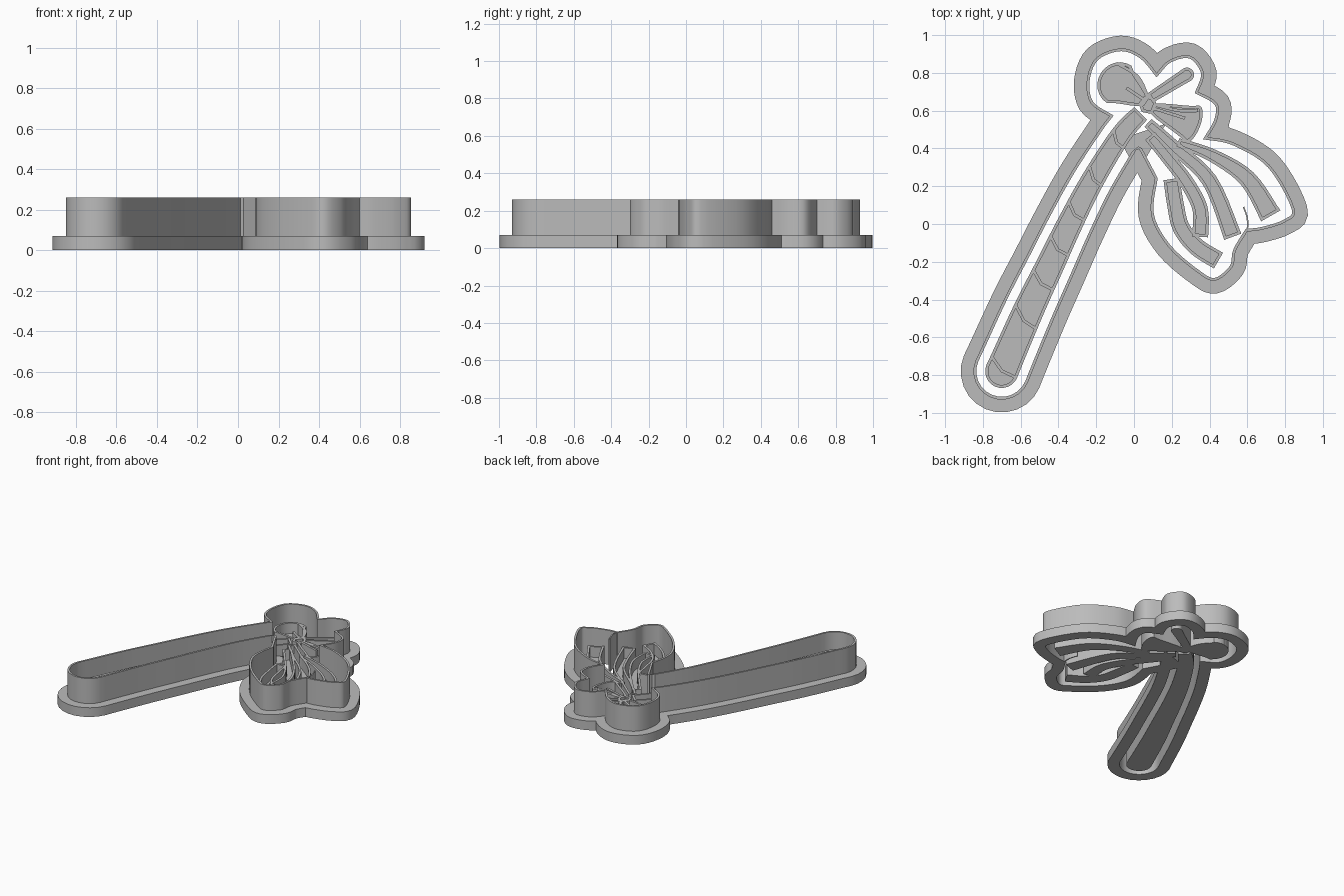
import bpy
import bmesh
import math
from mathutils import Vector
from mathutils.geometry import intersect_point_line

default_cube = bpy.data.objects.get("Cube")
if default_cube:
    bpy.data.objects.remove(default_cube, do_unlink=True)

# Heights and thicknesses
FLANGE_TOP = 0.07
WALL_TOP = 0.26
RIDGE_TOP = 0.15
FLANGE_WIDTH = 0.067
WALL_THICK = 0.015
RIDGE_HALF = 0.008
STEPS = 5

plastic = bpy.data.materials.new("grey plastic")
plastic.use_nodes = True
plastic.diffuse_color = (0.5, 0.5, 0.5, 1)
plastic.node_tree.nodes["Principled BSDF"].inputs["Base Color"].default_value = plastic.diffuse_color


def smooth_path(points):
    """Catmull-Rom curve through points given in hundredths of a unit."""
    pts = [Vector(p) / 100 for p in points]
    last = len(pts) - 1
    path = []
    for i in range(last):
        a, b, c, d = (pts[max(0, min(last, i + k))] for k in (-1, 0, 1, 2))
        for s in range(STEPS):
            t = s / STEPS
            path.append(b + (c - a) * (t / 2)
                        + (a * 2 - b * 5 + c * 4 - d) * (t * t / 2)
                        + (b * 3 - a - c * 3 + d) * (t ** 3 / 2))
    path.append(pts[-1])
    return path


def leaf(spine, start, end, cap):
    """Left side, end cap and right side of a band that widens along its spine."""
    path = smooth_path(spine)
    last = len(path) - 1
    left, right = [], []
    for i, p in enumerate(path):
        along = (path[min(last, i + 1)] - path[max(0, i - 1)]).normalized()
        half = (start + (end - start) * i / last) / 100
        side = Vector((-along.y, along.x)) * half
        left.append(p + side)
        right.append(p - side)
    arc = [math.pi * k / 12 for k in range(1, 12)]
    tip = [path[-1] + side * math.cos(a) + along * half * cap * math.sin(a) for a in arc]
    return left, tip, right


def leaf_outline(*shape):
    left, tip, right = leaf(*shape)
    return left + tip + right[::-1]


def distance_to_path(point, path, closed):
    best = math.inf
    for i in range(len(path) if closed else len(path) - 1):
        a, b = path[i], path[(i + 1) % len(path)]
        near, t = intersect_point_line(point, a, b)
        near = a if t < 0 else b if t > 1 else Vector(near[:2])
        best = min(best, (point - near).length)
    return best


def offset_path(path, amount, closed):
    """Mitred offset to the left; folded points snap to their nearest good one."""
    count = len(path)
    if not amount:
        return path
    moved = []
    for i, p in enumerate(path):
        before = path[i - 1] if closed or i else p * 2 - path[i + 1]
        after = path[(i + 1) % count] if closed or i < count - 1 else p * 2 - before
        d_in = (p - before).normalized()
        d_out = (after - p).normalized()
        normal = Vector((-d_in.y, d_in.x))
        middle = (normal + Vector((-d_out.y, d_out.x))).normalized()
        moved.append(p + middle * amount / max(0.35, middle.dot(normal)))
    limit = abs(amount) * 0.93
    good = [i for i, p in enumerate(moved) if distance_to_path(p, path, closed) > limit]

    def gap(i, j):
        return min(abs(i - j), count - abs(i - j)) if closed else abs(i - j)

    return [moved[min(good, key=lambda j: gap(i, j), default=i)] for i in range(count)]


def finish(bm, name):
    bmesh.ops.remove_doubles(bm, verts=bm.verts, dist=0.0001)
    bmesh.ops.recalc_face_normals(bm, faces=bm.faces)
    mesh = bpy.data.meshes.new(name)
    bm.to_mesh(mesh)
    bm.free()
    mesh.materials.append(plastic)
    obj = bpy.data.objects.new(name, mesh)
    bpy.context.collection.objects.link(obj)
    bpy.ops.object.select_all(action="DESELECT")
    obj.select_set(True)
    bpy.context.view_layer.objects.active = obj
    bpy.ops.object.shade_smooth_by_angle(angle=math.radians(35))


def strip(name, path, left, right, top, closed=True):
    """Upright band between two offsets of a path, standing on the ground."""
    bm = bmesh.new()
    outer = offset_path(path, left, closed)
    inner = offset_path(path, right, closed)
    rings = [[bm.verts.new((*p, z)) for p in side]
             for side, z in ((outer, 0), (outer, top), (inner, top), (inner, 0))]
    count = len(path)
    for i in range(count if closed else count - 1):
        j = (i + 1) % count
        for k, a in enumerate(rings):
            b = rings[(k + 1) % len(rings)]
            bm.faces.new((a[i], a[j], b[j], b[i]))
    if not closed:
        for end in (0, -1):
            bm.faces.new([ring[end] for ring in rings])
    finish(bm, name)


def ridge(name, path):
    strip(name, path, RIDGE_HALF, -RIDGE_HALF, RIDGE_TOP, closed=False)


def plate(name, path, top):
    bm = bmesh.new()
    base = bm.faces.new([bm.verts.new((*p, 0)) for p in path])
    raised = bmesh.ops.extrude_face_region(bm, geom=[base], use_keep_orig=True)
    verts = [v for v in raised["geom"] if isinstance(v, bmesh.types.BMVert)]
    bmesh.ops.translate(bm, verts=verts, vec=(0, 0, top))
    finish(bm, name)


# Cutter contour: smooth runs between sharp corners, then around the stick
stick_spine = [(3, 58), (-7, 47), (-22, 23), (-34, 0), (-45, -23), (-56, -46), (-70, -78)]
runs = [
    [(-13, 57), (-23, 64), (-25, 76), (-20, 88), (-7, 93), (4, 89)],
    [(12, 80), (19, 87), (30, 89), (37, 80)],
    [(34, 70), (44, 64), (44, 55)],
    [(39, 46), (53, 43), (72, 31), (85, 8), (80, 1), (68, -3)],
    [(60, -4), (54, -14), (52, -23), (43, -30), (34, -26), (18, -12), (9, 5)],
    [(11, 24)],
    [(2, 41)],
]
contour = []
for run, following in zip(runs, runs[1:]):
    contour += smooth_path(run + following[:1])[:-1]
contour.append(Vector(runs[-1][0]) / 100)
contour += leaf_outline(stick_spine[1:], 11, 15, 1)
strip("cutter_wall", contour, 0, -WALL_THICK, WALL_TOP)
strip("cutter_flange", contour, FLANGE_WIDTH, 0, FLANGE_TOP)
strip("cutter_fin", smooth_path([runs[4][0], (60, 3), (58, 9)]), 0.004, -0.004, WALL_TOP, closed=False)

# Stamp pieces: spine, half width at each end, roundness of the tip
stick_shape = (stick_spine, 4, 8, 1)
pieces = {
    "stick_stamp": stick_shape,
    "bow_left_loop": ([(6, 65), (-8, 74)], 2, 11, 0.95),
    "bow_upper_loop": ([(9, 67), (28, 79)], 2, 3, 1),
    "bow_right_loop": ([(10, 61), (31, 53)], 2, 9.5, 0.35),
    "bow_knot": ([(4, 62), (7, 63)], 2, 4, 1),
    "ribbon_outer": ([(24, 43), (42, 36), (60, 24), (72, 5)], 1.5, 5, 0),
    "ribbon_middle": ([(8, 53), (21, 41), (40, 23), (52, -6)], 2, 4, 0),
    "ribbon_inner": ([(9, 46), (18, 35), (28, 22), (35, 8), (35, -6)], 2.5, 3.5, 0),
    "ribbon_lower": ([(20, 23), (22, 10), (25, -2), (33, -12), (44, -19)], 3.5, 4, 0),
}
for name, shape in pieces.items():
    outline = leaf_outline(*shape)
    plate(name + "_plate", outline, FLANGE_TOP)
    strip(name + "_rim", outline, RIDGE_HALF, -RIDGE_HALF, RIDGE_TOP)

# Sagging stripes evenly spaced across the stick
right_edge, _, left_edge = leaf(*stick_shape)
for i in range(STEPS, len(left_edge) - 1, 4):
    start, end = left_edge[i], right_edge[i + 1]
    ridge("stick_stripe", [start, (start + end) / 2 - Vector((0.01, 0.02)), end])

# Fold creases in the bow
for crease in ([(-9, 85), (2, 78), (7, 68)], [(-4, 72), (5, 66)],
               [(11, 63), (24, 60), (34, 60)], [(11, 61), (27, 56)]):
    ridge("bow_crease", smooth_path(crease))
